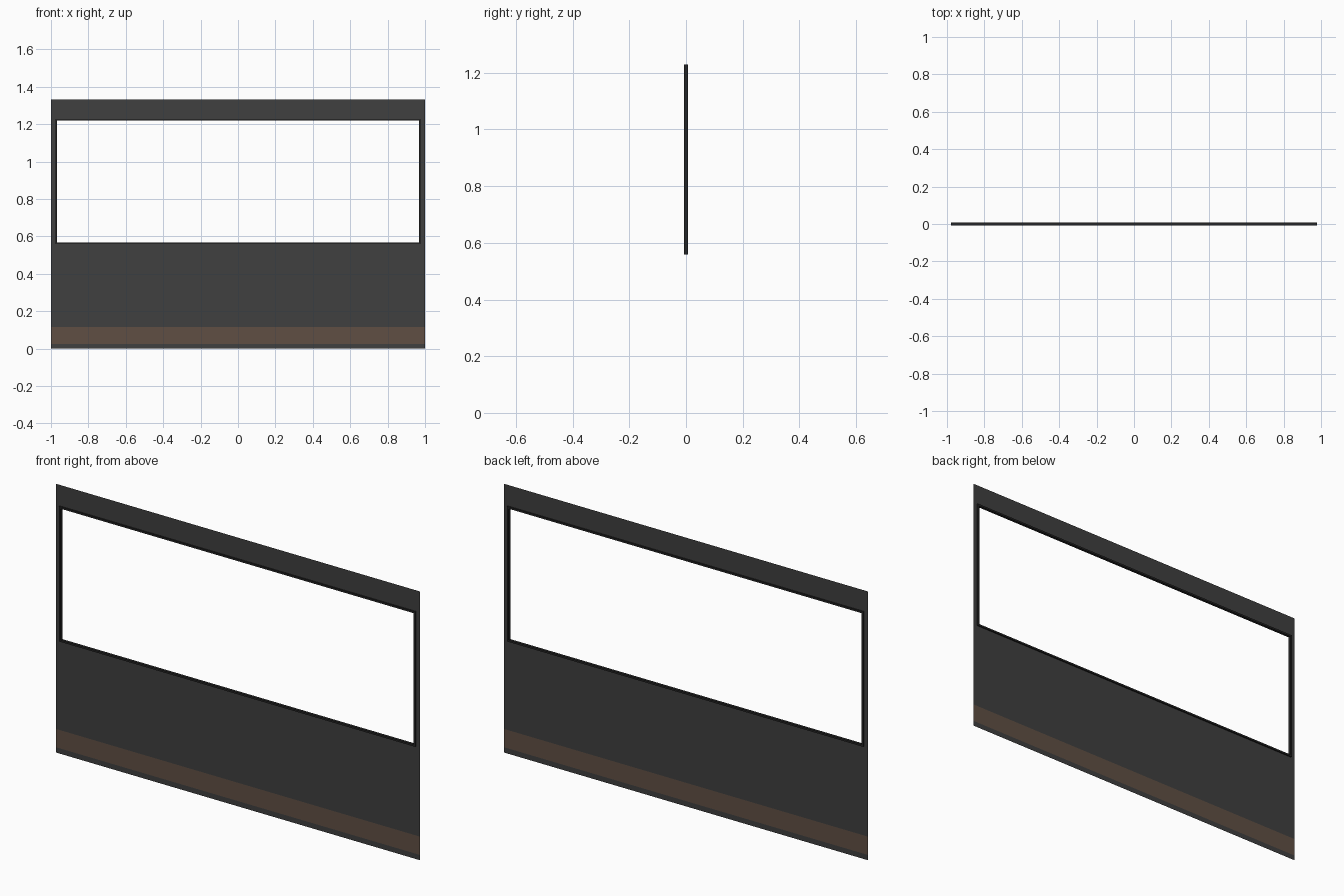
import bpy, bmesh

if "Cube" in bpy.data.objects:
    bpy.data.objects.remove(bpy.data.objects["Cube"])


def material(name, rgb):
    m = bpy.data.materials.new(name)
    m.diffuse_color = (*rgb, 1.0)
    m.use_nodes = True
    m.node_tree.nodes["Principled BSDF"].inputs["Base Color"].default_value = m.diffuse_color
    return m


grey = material("charcoal_grey", (0.050, 0.050, 0.050))
brown = material("dull_brown", (0.115, 0.078, 0.057))
dark = material("near_black", (0.018, 0.018, 0.018))

# Overall sheet and window opening
W, H = 1.0, 1.333
OX, OZ0, OZ1 = 0.978, 0.559, 1.229   # opening in the sheet / outside of trim
TRIM, DEPTH = 0.009, 0.0068          # trim width and half depth


def finish(bm, name, mats):
    mesh = bpy.data.meshes.new(name)
    bm.to_mesh(mesh)
    bm.free()
    for m in mats:
        mesh.materials.append(m)
    obj = bpy.data.objects.new(name, mesh)
    bpy.context.collection.objects.link(obj)
    return obj


# Thin wall sheet: a grid with the window cell left out, brown band near the floor
bm = bmesh.new()
xs = [-W, -OX, OX, W]
zs = [0.0, 0.026, 0.117, OZ0, OZ1, H]
v = [[bm.verts.new((x, 0, z)) for x in xs] for z in zs]
for r in range(len(zs) - 1):
    for c in range(len(xs) - 1):
        if r == 3 and c == 1:
            continue
        f = bm.faces.new((v[r][c], v[r][c + 1], v[r + 1][c + 1], v[r + 1][c]))
        f.material_index = 1 if r == 1 else 0
finish(bm, "wall_panel", [grey, brown])

# Window trim: mitred rectangular frame standing slightly proud on both sides
bm = bmesh.new()


def ring(inset, y):
    x, a, b = OX - inset, OZ0 + inset, OZ1 - inset
    return [bm.verts.new(p) for p in ((-x, y, a), (x, y, a), (x, y, b), (-x, y, b))]


rings = [ring(0, -DEPTH), ring(TRIM, -DEPTH), ring(TRIM, DEPTH), ring(0, DEPTH)]
for i in range(4):
    p, q = rings[i], rings[(i + 1) % 4]
    for k in range(4):
        n = (k + 1) % 4
        bm.faces.new((p[k], p[n], q[n], q[k]))
bmesh.ops.recalc_face_normals(bm, faces=bm.faces)
finish(bm, "window_trim", [dark])
